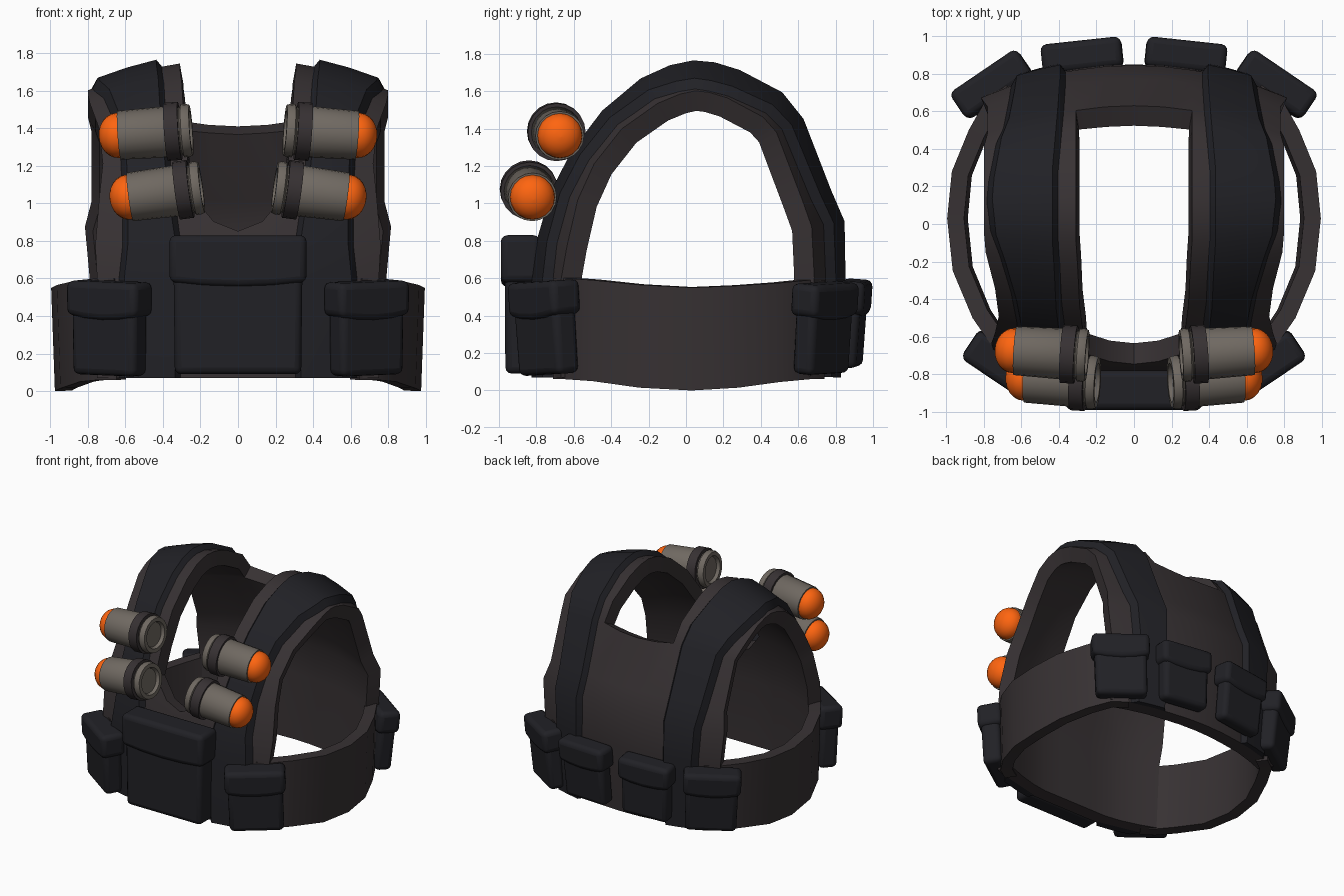
import bpy, bmesh, math
from mathutils import Vector, Matrix

if "Cube" in bpy.data.objects:
    bpy.data.objects.remove(bpy.data.objects["Cube"])


def material(name, rgb):
    m = bpy.data.materials.new(name)
    m.diffuse_color = (*rgb, 1)
    m.use_nodes = True
    m.node_tree.nodes["Principled BSDF"].inputs["Base Color"].default_value = m.diffuse_color
    return m


FABRIC = material("fabric", (0.038, 0.031, 0.033))
PADDING = material("padding", (0.015, 0.015, 0.019))
METAL = material("metal", (0.16, 0.14, 0.12))
ORANGE = material("orange", (1.0, 0.13, 0.005))


def make(name, verts, faces, mat, angle=30, recalc=False, thick=0):
    me = bpy.data.meshes.new(name)
    bm = bmesh.new()
    vs = [bm.verts.new(v) for v in verts]
    for f in faces:
        bm.faces.new([vs[i] for i in f])
    bmesh.ops.delete(bm, geom=[v for v in bm.verts if not v.link_faces], context='VERTS')
    if recalc:
        bmesh.ops.recalc_face_normals(bm, faces=bm.faces)
    bm.to_mesh(me)
    bm.free()
    ob = bpy.data.objects.new(name, me)
    bpy.context.collection.objects.link(ob)
    me.materials.append(mat)
    bpy.ops.object.select_all(action='DESELECT')
    ob.select_set(True)
    bpy.context.view_layer.objects.active = ob
    if thick:  # thicken inward before shading so the rims stay crisp
        m = ob.modifiers.new("thickness", 'SOLIDIFY')
        m.thickness, m.offset = thick, -1
        bpy.ops.object.modifier_apply(modifier=m.name)
    bpy.ops.object.shade_smooth_by_angle(angle=math.radians(angle))
    return ob


def mirror(ob):
    m = ob.modifiers.new("mirror", 'MIRROR')
    m.use_mirror_merge = False


def grid_faces(rows, cols, keep=lambda i, j: True):
    return [(i * cols + j, i * cols + j + 1, (i + 1) * cols + j + 1, (i + 1) * cols + j)
            for i in range(rows - 1) for j in range(cols - 1) if keep(i, j)]


# Path from front hem over the shoulder to back hem:
# y, z, vest inner x, vest outer x, pad inner x, pad outer x
ROWS = [
    (-.79, .07, .30, .75, .30, .64), (-.79, .60, .30, .75, .30, .64),
    (-.76, .80, .29, .76, .30, .62), (-.69, 1.06, .26, .74, .34, .62),
    (-.585, 1.27, .27, .72, .36, .63), (-.43, 1.48, .29, .74, .38, .66),
    (-.23, 1.65, .30, .79, .39, .72), (-.08, 1.72, .31, .80, .40, .77),
    (.04, 1.745, .31, .80, .40, .78), (.15, 1.735, .31, .80, .40, .79),
    (.28, 1.695, .31, .80, .40, .78), (.50, 1.575, .31, .80, .38, .74),
    (.605, 1.44, .31, .78, .37, .70), (.75, 1.06, .31, .78, .36, .67),
    (.82, .90, .31, .815, .36, .66), (.825, .60, .31, .79, .36, .64),
    (.80, .07, .31, .78, .36, .64)]
FRONT_NECK, BACK_NECK = 3, 12


def normal(i):
    a, b = ROWS[max(i - 1, 0)], ROWS[min(i + 1, len(ROWS) - 1)]
    return Vector((0, -(b[1] - a[1]), b[0] - a[0])).normalized()


def surface(i, x, lift=0):
    # surface drops away toward the arms
    drop = 0.135 * max(0, (abs(x) - .3) / .48) ** 1.5
    return Vector((x, ROWS[i][0], ROWS[i][1])) + normal(i) * (lift - drop)


# Vest body: front, back and shoulder straps in one sheet
verts = []
for i, (y, z, xi, xo, _, _) in enumerate(ROWS):
    half = [xi + (xo - xi) * k / 3 for k in range(4)]
    for x in [-h for h in half[::-1]] + [-xi / 2, 0, xi / 2] + half:
        p = surface(i, x)
        f = abs(x) / xi
        if f < 1 and i == FRONT_NECK:
            p = p.lerp(surface(i - 1, x), .8 * (1 - f * f))
        if f < 1 and i >= BACK_NECK:
            p.y += .025 * (1 - f * f)
            if i == BACK_NECK:
                p.z -= .03 * (1 - f * f)
        verts.append(p)
make("vest_body", verts, grid_faces(
    len(ROWS), 11, lambda i, j: not 3 <= j <= 6 or i < FRONT_NECK or i >= BACK_NECK),
    FABRIC, thick=.115)

# Side panels under the arms: x, y, top z, bottom z
SIDE = [(.66, -.71, .60, .06), (.76, -.645, .60, .06), (.86, -.50, .59, .05),
        (.965, -.25, .565, .015), (.995, .03, .55, 0), (.97, .28, .56, .015),
        (.88, .50, .575, .045), (.79, .66, .59, .06), (.68, .74, .59, .06)]
verts = [(x * .98, y, b) for x, y, t, b in SIDE] + [(x, y, t) for x, y, t, b in SIDE]
mirror(make("side_panel", verts, grid_faces(2, len(SIDE)), FABRIC, thick=.09))

# Raised shoulder pads
verts = []
for i, r in enumerate(ROWS):
    a, b = r[4], r[5]
    for x, h in ((a, -.01), (a + .035, .04), ((a + b) / 2, .042), (b - .035, .045), (b, -.01)):
        verts.append(surface(i, x, h))
faces = grid_faces(len(ROWS), 5) + [(4, 3, 2, 1, 0), tuple(range(len(verts) - 5, len(verts)))]
mirror(make("shoulder_pad", verts, faces, PADDING))


# Pouches: tapered bag with a wider flap lid
def block(name, mtx, w, d, z0, z1, taper, bulge=0):
    n = 5
    verts, faces = [], []
    for z, s in ((z0, taper), (z1, 1)):
        for y in (-d / 2, d / 2):
            for k in range(n):
                u = k / (n - 1) * 2 - 1
                zz = z - bulge * (1 - u * u) if z == z0 else z
                yy = y * s if y < 0 else y
                verts.append(mtx @ Vector((u * w / 2 * (s + 1) / 2, yy, zz)))
    q = lambda a, b, k: (a * n + k, a * n + k + 1, b * n + k + 1, b * n + k)
    for a, b in ((0, 2), (2, 3), (3, 1), (1, 0)):
        faces += [q(a, b, k) for k in range(n - 1)]
    faces += [(0, n, 3 * n, 2 * n), (n - 1, 2 * n - 1, 4 * n - 1, 3 * n - 1)]
    ob = make(name, verts, faces, PADDING, 50, True)
    m = ob.modifiers.new("soft_edges", 'BEVEL')
    m.width, m.segments, m.limit_method = .035, 3, 'ANGLE'
    return ob


def pouch(name, x, y, turn, w, d, z0, z1, flap, both=True, lean=0, roll=0):
    m = (Matrix.Translation((x, y, (z0 + z1) / 2)) @ Matrix.Rotation(math.radians(turn), 4, 'Z')
         @ Matrix.Rotation(math.radians(lean), 4, 'X') @ Matrix.Rotation(math.radians(roll), 4, 'Y'))
    h = (z1 - z0) / 2
    for ob in (block(name + "_bag", m, w - .04, d - .02, -h, h - .03, .95),
               block(name + "_flap", m, w, d + .02, h - flap, h, 1, .025)):
        if both:
            mirror(ob)


pouch("front_center_pouch", 0, -.885, 0, .73, .19, .09, .83, .25, False)
pouch("front_corner_pouch", .685, -.75, 34, .45, .165, .085, .585, .18, lean=3, roll=-2)
pouch("back_inner_pouch", .27, .885, 174, .43, .14, .125, .59, .17, lean=4, roll=-2)
pouch("back_outer_pouch", .745, .735, 146, .43, .15, .09, .575, .17, lean=5, roll=-2)


# Canisters on the chest, turned along an axis
def lathe(name, profile, a, b, mat):
    n = 20
    axis = Vector(b) - Vector(a)
    m = Matrix.Translation(a) @ axis.to_track_quat('Z', 'Y').to_matrix().to_4x4()
    verts = [m @ Vector((r * math.cos(2 * math.pi * k / n), r * math.sin(2 * math.pi * k / n), t))
             for r, t in profile for k in range(n)]
    faces = [(i * n + k, i * n + (k + 1) % n, (i + 1) * n + (k + 1) % n, (i + 1) * n + k)
             for i in range(len(profile) - 1) for k in range(n)]
    faces += [tuple(range(n)), tuple(range(len(verts) - n, len(verts)))]
    mirror(make(name, verts, faces, mat, 35, True))


SHELL = [(.095, .025), (.105, 0), (.135, 0), (.142, .02), (.142, .045), (.125, .055),
         (.138, .075), (.13, .385), (.10, .385)]
DOME = [(.118, .36)] + [(.118 * math.cos(t) + .002, .395 + .098 * math.sin(t))
                        for t in (math.pi / 2 * k / 6 for k in range(7))]
LOOP = [(.13, .06), (.155, .06), (.155, .135), (.13, .135)]
for level, a, b in (("upper", (.25, -.70, 1.39), (.735, -.668, 1.355)),
                    ("lower", (.195, -.845, 1.085), (.68, -.815, 1.02))):
    lathe(level + "_canister", SHELL, a, b, METAL)
    lathe(level + "_canister_tip", DOME, a, b, ORANGE)
    lathe(level + "_canister_loop", LOOP, a, b, FABRIC)
